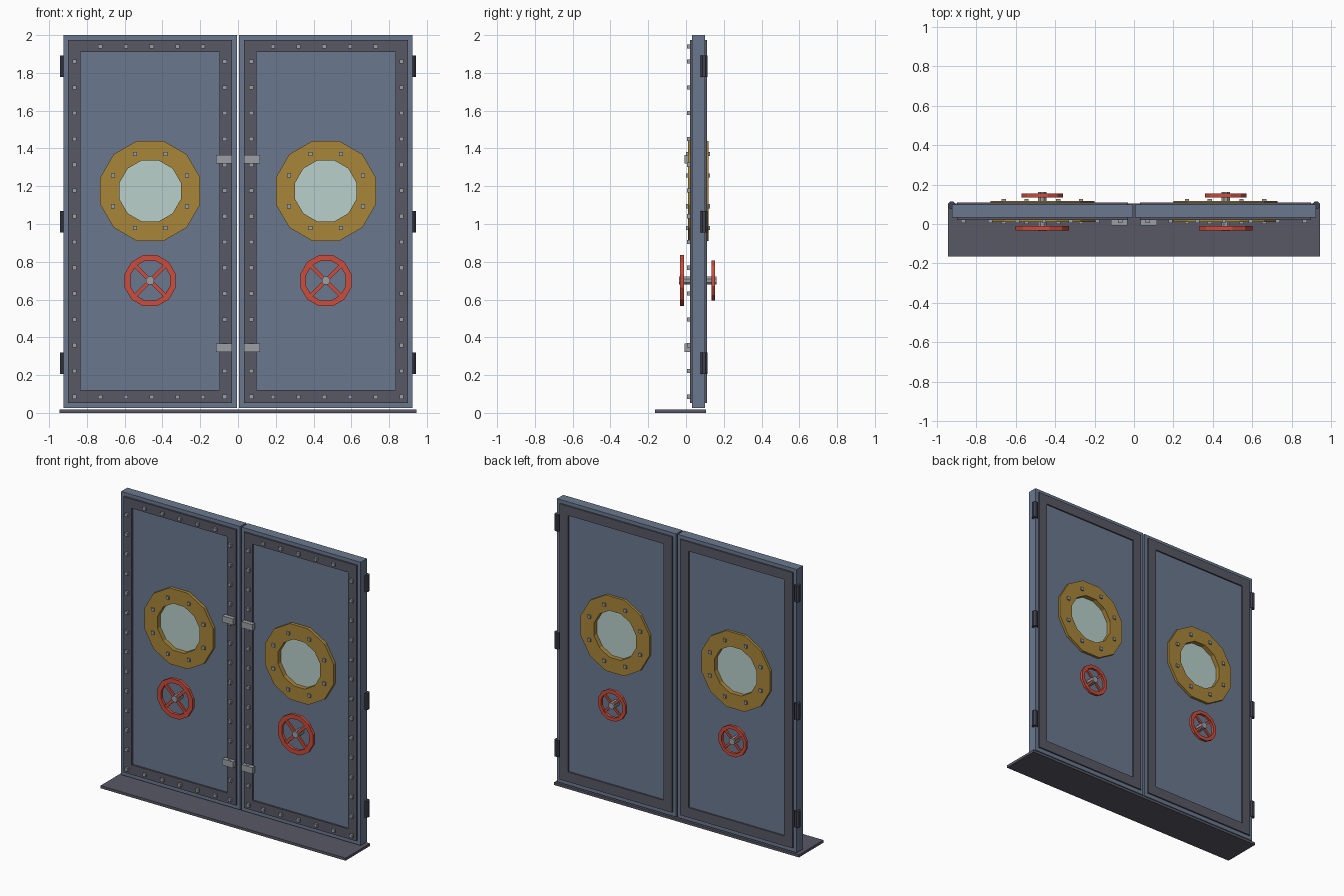
import bpy, bmesh, math
from mathutils import Matrix, Vector

if "Cube" in bpy.data.objects:
    bpy.data.objects.remove(bpy.data.objects["Cube"])


def material(name, rgb):
    m = bpy.data.materials.new(name)
    lin = [(c / 255 / 12.92) if c < 10 else ((c / 255 + 0.055) / 1.055) ** 2.4 for c in rgb]
    m.diffuse_color = (*lin, 1)
    m.use_nodes = True
    m.node_tree.nodes["Principled BSDF"].inputs["Base Color"].default_value = m.diffuse_color
    return m


STEEL = material("blue_grey_steel", (106, 121, 143))
DARK = material("dark_trim", (88, 88, 101))
HINGE = material("hinge_dark", (62, 66, 78))
BRASS = material("brass", (168, 134, 58))
GLASS = material("pale_glass", (184, 208, 202))
RED = material("red_paint", (204, 76, 60))
GREY = material("bolt_grey", (155, 160, 166))


def finish(bm, name, mat):
    bmesh.ops.recalc_face_normals(bm, faces=bm.faces)
    me = bpy.data.meshes.new(name)
    bm.to_mesh(me)
    bm.free()
    me.materials.append(mat)
    ob = bpy.data.objects.new(name, me)
    bpy.context.collection.objects.link(ob)
    return ob


def add_box(bm, x0, x1, y0, y1, z0, z1):
    m = Matrix.Translation(((x0 + x1) / 2, (y0 + y1) / 2, (z0 + z1) / 2))
    m = m @ Matrix.Diagonal((abs(x1 - x0), y1 - y0, z1 - z0, 1))
    bmesh.ops.create_cube(bm, size=1, matrix=m)


def box(name, mat, *dims):
    bm = bmesh.new()
    add_box(bm, *dims)
    return finish(bm, name, mat)


def rect(x0, x1, z0, z1):
    return [(x0, z0), (x1, z0), (x1, z1), (x0, z1)]


def ngon(cx, cz, r, n=12):
    # flat-topped polygon
    return [(cx + r * math.cos((i + 0.5) * math.tau / n),
             cz + r * math.sin((i + 0.5) * math.tau / n)) for i in range(n)]


def plate(name, mat, y0, y1, *loops):
    # flat outline with optional holes, extruded along y
    bm = bmesh.new()
    for loop in loops:
        vs = [bm.verts.new((x, y0, z)) for x, z in loop]
        for a, b in zip(vs, vs[1:] + vs[:1]):
            bm.edges.new((a, b))
    if len(loops) == 1:
        bm.faces.new(bm.verts[:])
    else:
        bmesh.ops.triangle_fill(bm, use_beauty=True, edges=bm.edges[:])
    ext = bmesh.ops.extrude_face_region(bm, geom=bm.faces[:], use_keep_orig=True)
    bmesh.ops.translate(bm, vec=(0, y1 - y0, 0),
                        verts=[v for v in ext["geom"] if isinstance(v, bmesh.types.BMVert)])
    return finish(bm, name, mat)


def wheel(name, cx, cz, r, y0, y1, wall):
    # rim, crossed spokes, hub and shaft
    plate(name + "_rim", RED, y0, y1, ngon(cx, cz, r * 1.03), ngon(cx, cz, r * 0.8))
    bm = bmesh.new()
    for a in (45, -45):
        m = (Matrix.Translation((cx, (y0 + y1) / 2, cz)) @ Matrix.Rotation(math.radians(a), 4, 'Y')
             @ Matrix.Diagonal((r * 1.75, (y1 - y0) * 0.6, r * 0.15, 1)))
        bmesh.ops.create_cube(bm, size=1, matrix=m)
    finish(bm, name + "_spokes", RED)
    out = y0 - 0.004 if wall > y0 else y1 + 0.008
    plate(name + "_shaft", GREY, min(out, wall), max(out, wall), ngon(cx, cz, 0.023, 8))


box("sill", DARK, -0.945, 0.945, -0.165, 0.105, 0, 0.018)

CX, CZ = 0.465, 1.175
STEP = 0.1365
for s, side in ((-1, "left"), (1, "right")):
    cx = s * CX
    # door leaf and trim frames
    plate(side + "_door_leaf", STEEL, 0.032, 0.1,
          rect(s * 0.006, s * 0.924, 0.025, 2.0), ngon(cx, CZ, 0.2))
    for part, y0, y1 in (("front", 0.02, 0.032), ("back", 0.1, 0.11)):
        plate(f"{side}_{part}_trim", DARK, y0, y1, rect(s * 0.031, s * 0.899, 0.053, 1.975),
              rect(s * 0.097, s * 0.834, 0.122, 1.91))

    # porthole
    plate(side + "_porthole_ring", BRASS, 0.01, 0.118, ngon(cx, CZ, 0.274), ngon(cx, CZ, 0.168))
    plate(side + "_porthole_glass", GLASS, 0.042, 0.086, ngon(cx, CZ, 0.172))

    # bolts
    bm = bmesh.new()
    spots = [(x, s_z, 0.004, 0.022) for s_z in (1.94, 0.085)
             for x in (s * (0.185 + i * 0.136) for i in range(5))]
    spots += [(s * x, 1.86 - i * STEP, 0.004, 0.022) for x in (0.07, 0.866) for i in range(14)]
    for i in range(8):
        a = (i + 0.5) * math.tau / 8
        x, z = cx + 0.212 * math.cos(a), CZ + 0.212 * math.sin(a)
        spots += [(x, z, 0.0, 0.012), (x, z, 0.116, 0.127)]
    for x, z, y0, y1 in spots:
        add_box(bm, x - 0.011, x + 0.011, y0, y1, z - 0.011, z + 0.011)
    finish(bm, side + "_bolts", GREY)

    # latches on the meeting edge
    for i, z in enumerate((0.345, 1.342)):
        box(f"{side}_latch_{i}", GREY, s * 0.033, s * 0.116, -0.008, 0.022, z - 0.022, z + 0.022)

    # hand wheels front and back
    wheel(side + "_front_wheel", cx, 0.70, 0.136, -0.032, -0.011, 0.04)
    wheel(side + "_back_wheel", cx, 0.70, 0.106, 0.135, 0.154, 0.09)

    # hinge barrels
    for i, z in enumerate((0.262, 1.013, 1.835)):
        bm = bmesh.new()
        bmesh.ops.create_cone(bm, cap_ends=True, segments=8, radius1=0.02, radius2=0.02, depth=0.114,
                              matrix=Matrix.Translation((s * 0.925, 0.095, z))
                              @ Matrix.Rotation(math.pi / 8, 4, 'Z'))
        finish(bm, f"{side}_hinge_{i}", HINGE)
